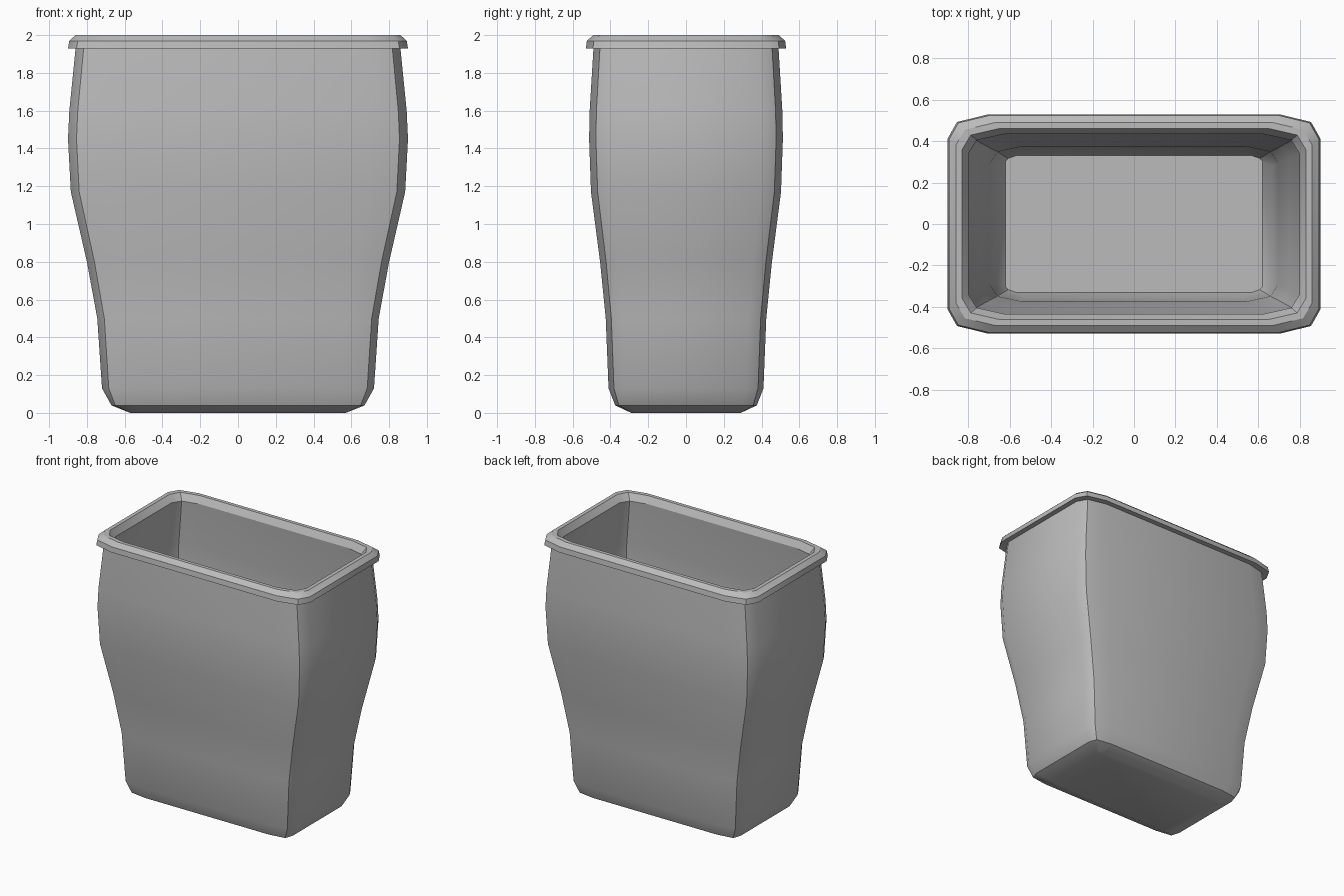
import bpy, bmesh, math

cube = bpy.data.objects.get("Cube")
if cube:
    bpy.data.objects.remove(cube, do_unlink=True)

grey = bpy.data.materials.new("light grey plastic")
grey.use_nodes = True
COLOUR = (0.5, 0.5, 0.5, 1)
grey.diffuse_color = COLOUR
grey.node_tree.nodes["Principled BSDF"].inputs["Base Color"].default_value = COLOUR


def ring(bm, x, y, z, corner=0.95, flat=0.78):
    """Pillowed rectangle: flat sides that slope in to one corner point."""
    quarter = [(x, y * flat), (x * corner, y * (corner - 0.02)), (x * flat, y)]
    if corner == 1:
        quarter[1] = (x, y)
    points = []
    for sx, sy in ((1, 1), (-1, 1), (-1, -1), (1, -1)):
        part = [(sx * px, sy * py) for px, py in quarter]
        points += part if sx * sy > 0 else part[::-1]
    return [bm.verts.new((px, py, z)) for px, py in points]


def loft(name, profile, cap=None):
    """Skin a list of rings; cap closes the first or last one."""
    bm = bmesh.new()
    rings = [ring(bm, *p) for p in profile]
    for low, high in zip(rings, rings[1:]):
        for i in range(len(low)):
            j = (i + 1) % len(low)
            bm.faces.new((low[i], low[j], high[j], high[i]))
    if cap == "first":
        bm.faces.new(rings[0][::-1])
    elif cap == "last":
        bm.faces.new(rings[-1])
    mesh = bpy.data.meshes.new(name)
    bm.to_mesh(mesh)
    bm.free()
    mesh.materials.append(grey)
    obj = bpy.data.objects.new(name, mesh)
    bpy.context.collection.objects.link(obj)
    bpy.ops.object.select_all(action="DESELECT")
    obj.select_set(True)
    bpy.context.view_layer.objects.active = obj
    bpy.ops.object.shade_smooth_by_angle(angle=math.radians(32))
    return obj


# Bulging wall: half width, half depth, height
wall = [(0.72, 0.41, 0.13), (0.745, 0.425, 0.5), (0.80, 0.455, 0.8),
        (0.885, 0.503, 1.17), (0.90, 0.513, 1.45), (0.893, 0.51, 1.6),
        (0.86, 0.49, 1.93)]

# Outer body with a softly raised edge around the base
base = [(0.57, 0.29, 0, 1, 0.9), (0.67, 0.375, 0.04, 0.97)]
loft("bin_body", base + wall, cap="first")

# Rolled rim
lip = (0.80, 0.435, 1.95)
loft("bin_rim", [wall[-1], (0.90, 0.53, 1.93), (0.893, 0.525, 1.97),
                 (0.86, 0.49, 2.0), (0.83, 0.462, 2.0), lip])

# Inner wall and floor, following the outer wall at an even thickness
inner = [(x - 0.05, y - 0.05, z) for x, y, z in reversed(wall[:-1])]
loft("bin_inside", [lip] + inner + [(0.62, 0.33, 0.06, 0.98, 0.92)], cap="last")
